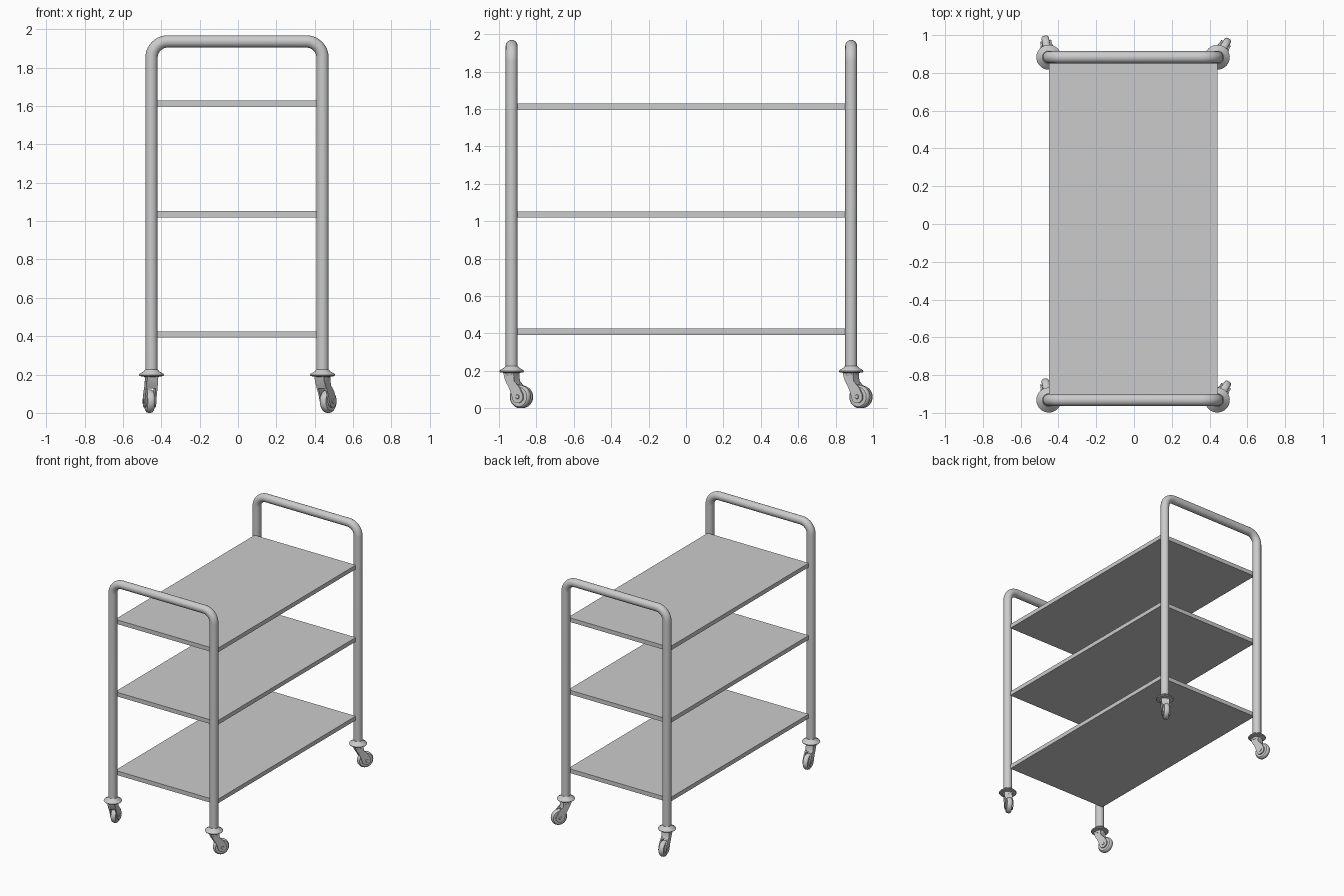
import bpy, bmesh
from math import sin, cos, pi, radians
from mathutils import Matrix

if "Cube" in bpy.data.objects:
    bpy.data.objects.remove(bpy.data.objects["Cube"])

XL, XR = -0.451, 0.441      # leg centre lines
YF, YB = -0.932, 0.883
R = 0.032                   # tube radius


def make(name, bm, smooth=True):
    bmesh.ops.recalc_face_normals(bm, faces=bm.faces)
    me = bpy.data.meshes.new(name)
    bm.to_mesh(me)
    bm.free()
    ob = bpy.data.objects.new(name, me)
    bpy.context.collection.objects.link(ob)
    if smooth:
        bpy.ops.object.select_all(action='DESELECT')
        ob.select_set(True)
        bpy.context.view_layer.objects.active = ob
        bpy.ops.object.shade_smooth_by_angle(angle=radians(35))
    return ob


def lathe(bm, profile, mat, n=32):
    """Spin a (radius, height) profile around z, closing both ends."""
    rings = []
    for r, h in profile:
        rings.append([bm.verts.new(mat @ Matrix.Translation((r * cos(2 * pi * i / n), r * sin(2 * pi * i / n), h)).translation)
                      for i in range(n)])
    for a, b in zip(rings, rings[1:]):
        for i in range(n):
            bm.faces.new((a[i], a[(i + 1) % n], b[(i + 1) % n], b[i]))
    bm.faces.new(rings[0])
    bm.faces.new(rings[-1])


def slab(bm, outline, v0, v1):
    """Extrude a (u, z) outline between two v positions."""
    a = [bm.verts.new((u, v0, z)) for u, z in outline]
    b = [bm.verts.new((u, v1, z)) for u, z in outline]
    bm.faces.new(a)
    bm.faces.new(b)
    for i in range(len(a)):
        j = (i + 1) % len(a)
        bm.faces.new((a[i], a[j], b[j], b[i]))


# Bent tube frame at each end
def tube_frame(name, y):
    top, bend = 1.937, 0.085
    pts = [(XL, 0.2)]
    for cx, start in ((XL + bend, pi), (XR - bend, pi / 2)):
        for i in range(11):
            a = start - i * pi / 20
            pts.append((cx + bend * cos(a), top - bend + bend * sin(a)))
    pts.append((XR, 0.2))
    cu = bpy.data.curves.new(name, 'CURVE')
    cu.dimensions = '3D'
    cu.bevel_depth = R
    cu.bevel_resolution = 8
    cu.use_fill_caps = True
    sp = cu.splines.new('POLY')
    sp.points.add(len(pts) - 1)
    for p, (x, z) in zip(sp.points, pts):
        p.co = (x, y, z, 1)
    ob = bpy.data.objects.new(name, cu)
    bpy.context.collection.objects.link(ob)
    bpy.ops.object.select_all(action='DESELECT')
    ob.select_set(True)
    bpy.context.view_layer.objects.active = ob
    bpy.ops.object.convert(target='MESH')
    bpy.ops.object.shade_smooth_by_angle(angle=radians(35))


tube_frame("front_tube_frame", YF)
tube_frame("back_tube_frame", YB)

# Three flat shelves
for name, z in (("bottom_shelf", 0.409), ("middle_shelf", 1.036), ("top_shelf", 1.613)):
    bm = bmesh.new()
    bmesh.ops.create_cube(bm, size=1)
    bmesh.ops.scale(bm, vec=(XR - XL, YB - YF - 2 * R + 0.006, 0.033), verts=bm.verts)
    bmesh.ops.translate(bm, vec=((XL + XR) / 2, (YF + YB) / 2, z), verts=bm.verts)
    make(name, bm, False)


# Swivel casters, built along +x then turned about the leg axis
def caster(tag, x, y, angle):
    place = Matrix.Translation((x, y, 0)) @ Matrix.Rotation(radians(angle), 4, 'Z')
    d, wr = 0.055, 0.061
    # domed collar under the leg
    bm = bmesh.new()
    lathe(bm, [(0.034, 0.226), (0.04, 0.217), (0.062, 0.204), (0.066, 0.198),
               (0.062, 0.192), (0.036, 0.188), (0.032, 0.172)], Matrix())
    make(tag + "_caster_collar", bm).matrix_world = place
    # fork: upper bridge and two cheek plates ending round the axle
    bm = bmesh.new()
    slab(bm, [(-0.036, 0.192), (0.03, 0.192), (0.032, 0.15), (0.042, 0.128), (-0.012, 0.128), (-0.028, 0.16)], -0.0285, 0.0285)
    arc = [(d + 0.034 * cos(a), wr + 0.034 * sin(a))
           for a in (radians(30 - 18 * i) for i in range(12))]
    cheek = [(-0.028, 0.165), (0.031, 0.165), (0.034, 0.145), (0.066, 0.112)] + arc + [(0.008, 0.095)]
    for s in (-1, 1):
        slab(bm, cheek, s * 0.021, s * 0.03)
    make(tag + "_caster_fork", bm).matrix_world = place
    # rounded wheel with axle ends
    axle = Matrix.Translation((d, 0, wr)) @ Matrix.Rotation(pi / 2, 4, 'X')
    bm = bmesh.new()
    lathe(bm, [(0.04, -0.02), (0.052, -0.019), (0.058, -0.014), (wr, -0.006),
               (wr, 0.006), (0.058, 0.014), (0.052, 0.019), (0.04, 0.02)], axle)
    lathe(bm, [(0.01, -0.033), (0.012, -0.03), (0.012, 0.03), (0.01, 0.033)], axle, 16)
    make(tag + "_caster_wheel", bm).matrix_world = place


for side, x, angle in (("left", XL, 101), ("right", XR, 58)):
    for end, y in (("front", YF), ("back", YB)):
        caster(end + "_" + side, x, y, angle)
